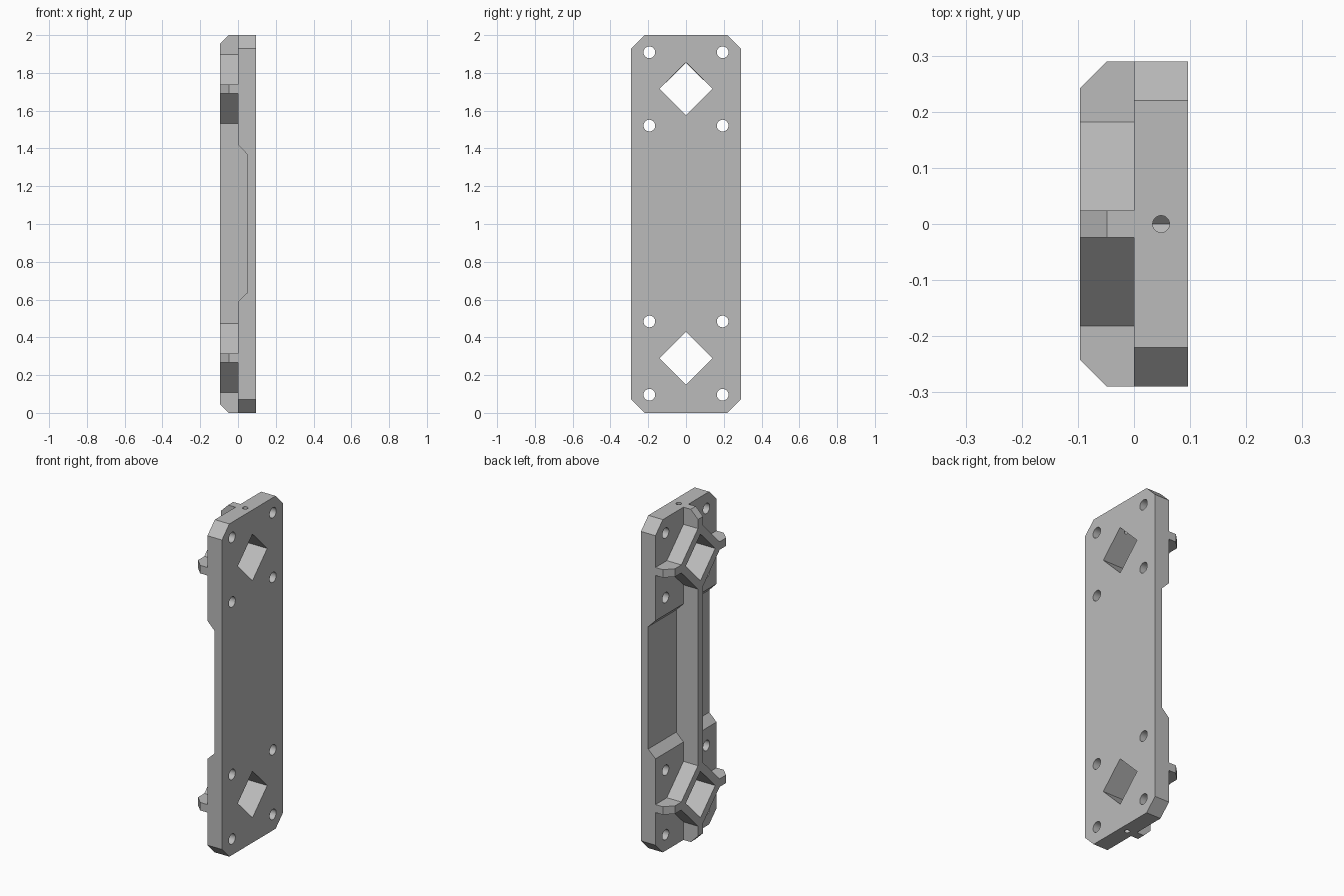
import bpy, bmesh, math
from mathutils import Matrix, Vector

cube = bpy.data.objects.get("Cube")
if cube:
    bpy.data.objects.remove(cube, do_unlink=True)

HALF_X, HALF_Y, HEIGHT = 0.0965, 0.29, 2.0
CENTRES = (0.29, 1.715)          # heights of the two diamond windows
RIB = 0.024                      # half width of ribs and arms
FRAME, WINDOW = 0.206, 0.14      # half diagonals of the diamonds
HOLE_OFFSET = 0.194

grey = bpy.data.materials.new("plain grey")
grey.use_nodes = True
colour = (0.5, 0.5, 0.5, 1)
grey.diffuse_color = colour
grey.node_tree.nodes["Principled BSDF"].inputs["Base Color"].default_value = colour


def add_prism(bm, points, sweep):
    """Close a flat outline and extrude it along the sweep vector."""
    face = bm.faces.new([bm.verts.new(p) for p in points])
    made = bmesh.ops.extrude_face_region(bm, geom=[face], use_keep_orig=True)["geom"]
    moved = [v for v in made if isinstance(v, bmesh.types.BMVert)]
    bmesh.ops.translate(bm, verts=moved, vec=sweep)


def add_rod(bm, centre, radius, length, turn):
    matrix = Matrix.Translation(centre) @ turn
    bmesh.ops.create_cone(bm, cap_ends=True, segments=32, radius1=radius,
                          radius2=radius, depth=length, matrix=matrix)


def finish(name, bm):
    bmesh.ops.recalc_face_normals(bm, faces=bm.faces)
    mesh = bpy.data.meshes.new(name)
    bm.to_mesh(mesh)
    bm.free()
    mesh.materials.append(grey)
    obj = bpy.data.objects.new(name, mesh)
    bpy.context.collection.objects.link(obj)
    return obj


# Base plate with clipped corners
c = 0.07
half = [(HALF_Y - c, 0), (HALF_Y, c), (HALF_Y, HEIGHT - c), (HALF_Y - c, HEIGHT)]
outline = half + [(-y, z) for y, z in reversed(half)]
bm = bmesh.new()
add_prism(bm, [(0, y, z) for y, z in outline], Vector((HALF_X, 0, 0)))
plate = finish("base_plate", bm)

# Shallow sloped recess across the middle of the plate
bm = bmesh.new()
profile = [(-0.05, 0.54), (0.048, 0.635), (0.048, 1.37), (-0.05, 1.47)]
add_prism(bm, [(x, -0.4, z) for x, z in profile], Vector((0, 0.8, 0)))
recess = finish("recess_cutter", bm)

# Raised spine, diamond frames and side arms as one outline
half = [(RIB, 0)]
for z in CENTRES:
    low = [(RIB, FRAME - RIB), (FRAME - RIB, RIB), (HALF_Y, RIB)]
    half += [(y, z - d) for y, d in low] + [(y, z + d) for y, d in reversed(low)]
half.append((RIB, HEIGHT))
outline = half + [(-y, z) for y, z in reversed(half)]
bm = bmesh.new()
add_prism(bm, [(-HALF_X, y, z) for y, z in outline], Vector((HALF_X + 0.06, 0, 0)))


def is_tip(edge):
    a, b = (v.co for v in edge.verts)
    if max(a.x, b.x) > -HALF_X + 0.001:
        return False
    on_side = min(abs(a.y), abs(b.y)) > HALF_Y - 0.001
    on_end = abs(a.z - b.z) < 0.001 and abs(a.z - HEIGHT / 2) > HEIGHT / 2 - 0.001
    return on_side or on_end


bmesh.ops.bevel(bm, geom=[e for e in bm.edges if is_tip(e)], offset=0.048,
                offset_type='OFFSET', segments=1, affect='EDGES')
ribs = finish("raised_ribs", bm)

# Diamond windows and bolt holes through the full depth
bm = bmesh.new()
along_x = Matrix.Rotation(math.pi / 2, 4, 'Y')
for z in CENTRES:
    diamond = [(0, z - WINDOW), (WINDOW, z), (0, z + WINDOW), (-WINDOW, z)]
    add_prism(bm, [(-0.2, y, h) for y, h in diamond], Vector((0.4, 0, 0)))
    for sy in (-1, 1):
        for sz in (-1, 1):
            add_rod(bm, (0, sy * HOLE_OFFSET, z + sz * HOLE_OFFSET), 0.031, 0.4, along_x)
openings = finish("window_and_bolt_cutter", bm)

# Thin bores from both ends into the windows
bm = bmesh.new()
for lo, hi in ((-0.1, CENTRES[0]), (CENTRES[1], HEIGHT + 0.1)):
    add_rod(bm, (HALF_X / 2, 0, (lo + hi) / 2), 0.015, hi - lo, Matrix())
bores = finish("end_bore_cutter", bm)

# Combine everything into one solid bracket
bpy.context.view_layer.objects.active = plate
plate.select_set(True)
for tool, operation in ((recess, 'DIFFERENCE'), (ribs, 'UNION'),
                        (openings, 'DIFFERENCE'), (bores, 'DIFFERENCE')):
    mod = plate.modifiers.new(tool.name, 'BOOLEAN')
    mod.operation, mod.solver, mod.object = operation, 'EXACT', tool
    bpy.ops.object.modifier_apply(modifier=mod.name)
    bpy.data.objects.remove(tool, do_unlink=True)

plate.name = "mounting_bracket"
bpy.ops.object.shade_smooth_by_angle(angle=math.radians(30))
